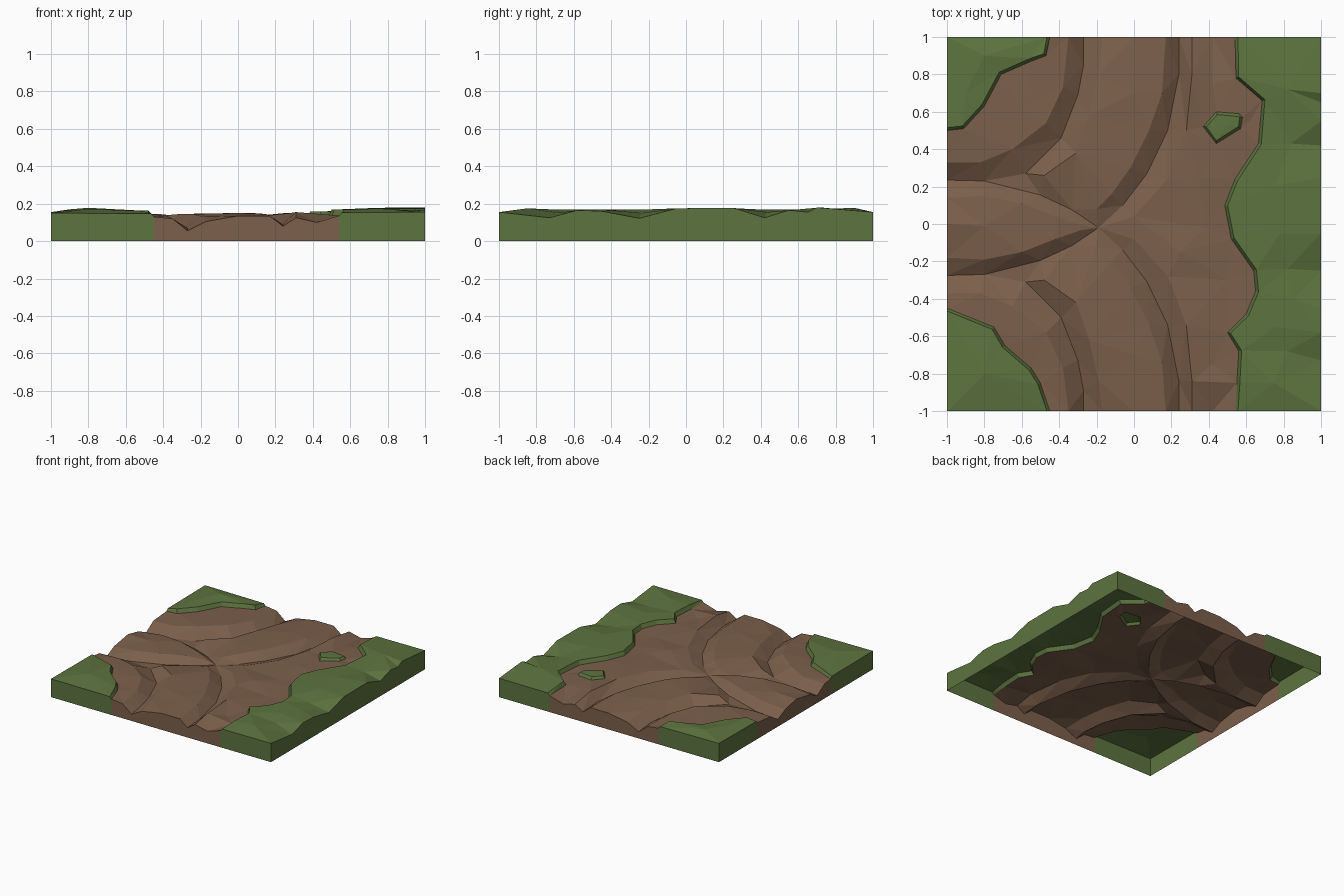
import bpy, bmesh
from mathutils import Vector
from mathutils.geometry import delaunay_2d_cdt

if "Cube" in bpy.data.objects:
    bpy.data.objects.remove(bpy.data.objects["Cube"])

pts, edges, grass_polys = [], [], []


def add(chain, closed=False):
    """Add a chain of xyz points joined by crease edges."""
    s = len(pts)
    pts.extend(Vector(p) for p in chain)
    n = len(chain)
    edges.extend((s + i, s + i + 1) for i in range(n - 1))
    if closed:
        edges.append((s + n - 1, s))
    return list(range(s, s + n))


def mirror(p):
    """Swap the upper and lower halves about y = -0.02."""
    x, y, z = p
    return (x, -y if abs(y) == 1 else -0.04 - y, z)


# wheel ruts and their shoulders, upper half; mirrored for the lower half
ruts = [
    # corner turn: floor, outer bank, inner bank
    [(-1, .235, .06), (-.8, .23, .07), (-.58, .27, .085), (-.39, .46, .085),
     (-.30, .69, .08), (-.27, .85, .07), (-.27, 1, .055)],
    [(-1, .33, .12), (-.82, .33, .125), (-.65, .40, .14), (-.47, .54, .145),
     (-.38, .73, .135), (-.35, 1, .12)],
    [(-.17, 1, .105), (-.19, .8, .13), (-.24, .58, .145), (-.31, .38, .145), (-.48, .26, .13)],
    # crossing turn: floor, left bank, right bank
    [(.24, 1, .08), (.24, .8, .09), (.18, .5, .095), (.07, .27, .10), (-.06, .1, .10),
     (-.19, -.02, .105), (-.33, -.115, .10), (-.5, -.195, .09), (-.8, -.27, .07)],
    [(.17, 1, .135), (.15, .7, .145), (.08, .5, .15), (-.02, .3, .15), (-.12, .16, .145),
     (-.20, .08, .13)],
    [(-1, .14, .105), (-.8, .15, .125), (-.6, .11, .14), (-.42, .04, .145), (-.29, -.005, .13)],
    [(.31, 1, .125), (.31, .8, .155), (.28, .5, .15), (.18, .24, .14), (0, .04, .125)],
]
for r in ruts:
    add(r)
    add([mirror(p) for p in r])

# loose dirt points
for p in [(-1, 0, .135), (-.8, -.01, .14), (0, 1, .135), (0, -1, .135), (0, .7, .15),
          (0, -.7, .15), (.42, 1, .10), (.42, -1, .10), (.42, .75, .13), (.42, -.75, .13),
          (.38, -.02, .14), (.25, -.15, .15), (.35, .25, .15), (.5, -.3, .13),
          (.62, .55, .13), (-.6, .62, .14), (-.6, -.62, .14)]:
    add([p])


def grass(outline, corners, top, rim=.032):
    """Grass patch: low rim at the dirt, raised lip just inside it."""
    ring = not corners
    n = len(outline)
    low = [(x, y, top - rim) for x, y in outline]
    lip = []
    for i, (x, y) in enumerate(outline):
        a = outline[i - 1 if ring else max(i - 1, 0)]
        b = outline[(i + 1) % n if ring else min(i + 1, n - 1)]
        d = Vector((b[0] - a[0], b[1] - a[1])).normalized() * .016
        lip.append((x if abs(x) == 1 else x - d.y, y if abs(y) == 1 else y + d.x,
                    top - .015 if 1 in (abs(x), abs(y)) else top))
    poly = add(low, ring)
    add(lip, ring)
    for c in corners:
        poly += add([c])
    grass_polys.append(poly)


# grass patches, outlines counter-clockwise
grass([(.54, 1), (.545, .78), (.685, .66), (.665, .43), (.54, .24), (.485, .1), (.52, -.08),
       (.64, -.25), (.65, -.36), (.60, -.48), (.5, -.58), (.56, -.68), (.55, -.85), (.54, -1)],
      [(1, -1, .155), (1, 1, .155)], .168)
grass([(-1, .5), (-.91, .51), (-.8, .63), (-.71, .8), (-.55, .87), (-.47, .9), (-.45, 1)],
      [(-1, 1, .155)], .165)
grass([(-.45, -1), (-.5, -.85), (-.55, -.77), (-.69, -.65), (-.75, -.55), (-1, -.45)],
      [(-1, -1, .15)], .162)
grass([(.37, .52), (.44, .43), (.57, .51), (.58, .57), (.56, .59), (.44, .60)], [], .157, .02)

# rolling grass heights on the right edge and inside the patches
for y, z in [(-.73, .125), (-.58, .165), (-.45, .16), (-.25, .122), (-.05, .175),
             (.25, .178), (.42, .125), (.55, .165), (.65, .155), (.7, .18)]:
    add([(1, y, z)])
for p in [(.75, -.85, .175), (.82, -.68, .152), (.75, -.55, .17), (.85, -.4, .165),
          (.82, -.24, .15), (.78, -.05, .175), (.75, .2, .178), (.84, .43, .155),
          (.82, .72, .18), (-.8, .9, .178), (-.9, .7, .17), (-.8, -.8, .172), (.49, .52, .16)]:
    add([p])

# triangulate everything in plan
co, _, faces, ov, _, of = delaunay_2d_cdt([p.xy for p in pts], edges, grass_polys, 0, 1e-5)
zs = [pts[o[0]].z if o else None for o in ov]
for i, z in enumerate(zs):
    if z is None:
        near = {j for f in faces if i in f for j in f if zs[j] is not None}
        zs[i] = sum(zs[j] for j in near) / max(len(near), 1)


def build(name, color, is_grass):
    bm = bmesh.new()
    vs = [bm.verts.new((c.x, c.y, z)) for c, z in zip(co, zs)]
    for f, o in zip(faces, of):
        if bool(o) == is_grass:
            bm.faces.new([vs[i] for i in f])
    bm.normal_update()
    # skirt walls down to the ground, underside left open
    low = {}
    for e in [e for e in bm.edges if e.is_boundary]:
        a, b = e.verts
        if any(abs(a.co[k]) > .9999 and abs(a.co[k] - b.co[k]) < 1e-4 for k in (0, 1)):
            loop = e.link_loops[0]
            a, b = loop.vert, loop.link_loop_next.vert
            for v in (a, b):
                if v not in low:
                    low[v] = bm.verts.new((v.co.x, v.co.y, 0))
            bm.faces.new((b, a, low[a], low[b]))
    bmesh.ops.delete(bm, geom=[v for v in bm.verts if not v.link_faces], context='VERTS')
    me = bpy.data.meshes.new(name)
    bm.to_mesh(me)
    bm.free()
    mat = bpy.data.materials.new(name)
    mat.diffuse_color = color
    mat.use_nodes = True
    mat.node_tree.nodes["Principled BSDF"].inputs["Base Color"].default_value = mat.diffuse_color
    me.materials.append(mat)
    bpy.context.collection.objects.link(bpy.data.objects.new(name, me))


build("dirt_road", (.2, .115, .07, 1), False)
build("grass", (.11, .175, .05, 1), True)
